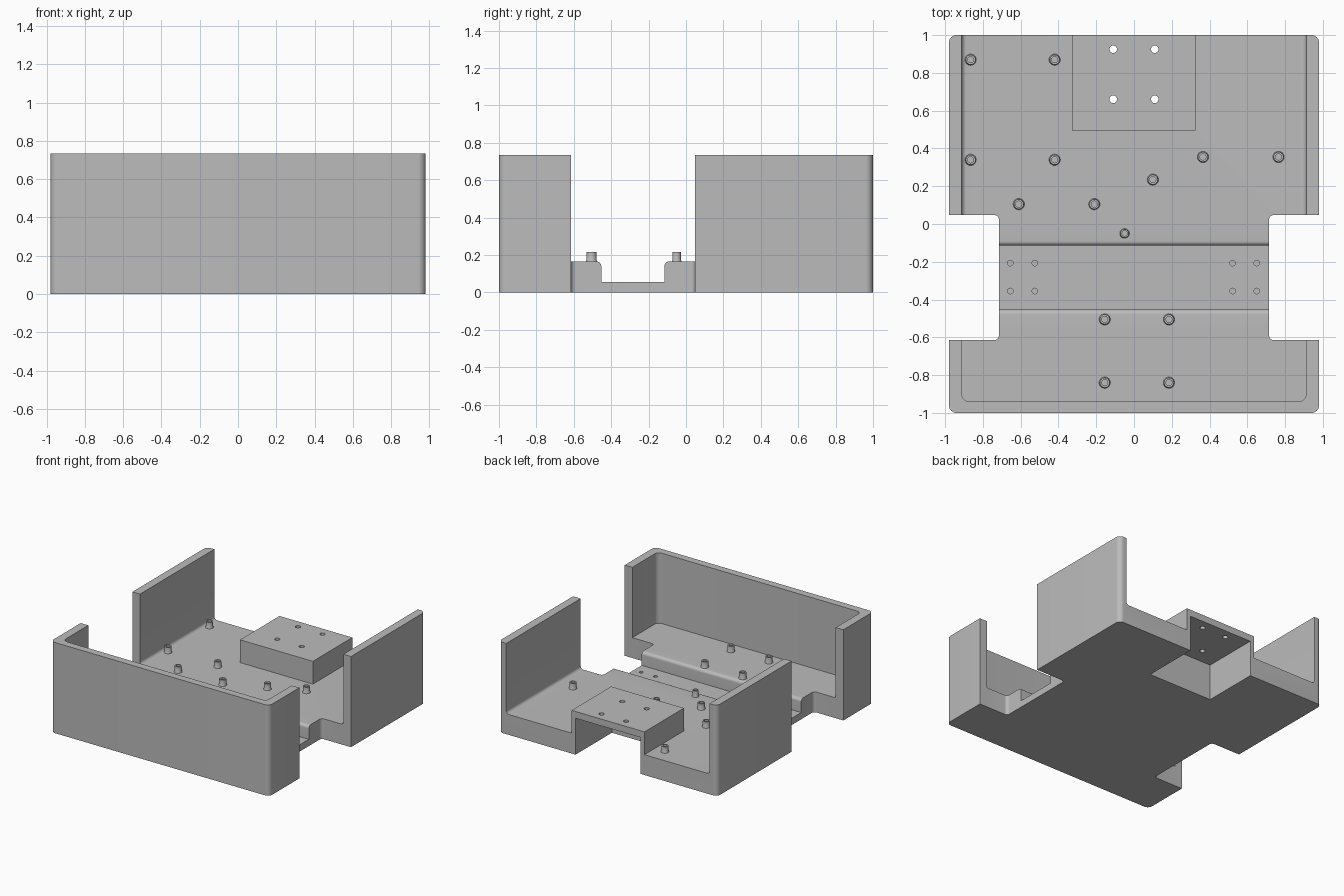
import bpy, bmesh, math
from mathutils import Vector, Matrix

if "Cube" in bpy.data.objects:
    bpy.data.objects.remove(bpy.data.objects["Cube"])

grey = bpy.data.materials.new("plain grey")
grey.use_nodes = True
colour = (0.5, 0.5, 0.5, 1)
grey.diffuse_color = colour
grey.node_tree.nodes["Principled BSDF"].inputs["Base Color"].default_value = colour

FLOOR, TOP, CHANNEL = 0.165, 0.735, 0.055
NECK, INNER = 0.715, 0.912


def rounded(points, steps=8):
    """Round each corner given as (u, v, radius); (u, v) stays sharp."""
    out = []
    for i, p in enumerate(points):
        c = Vector(p[:2])
        if len(p) == 2:
            out.append(c)
            continue
        a = (Vector(points[i - 1][:2]) - c).normalized()
        b = (Vector(points[(i + 1) % len(points)][:2]) - c).normalized()
        r = p[2]
        centre = c + (a + b) * r      # all rounded corners are square
        for k in range(steps + 1):
            t = k / steps * math.pi / 2
            out.append(centre - b * r * math.cos(t) - a * r * math.sin(t))
    return out


def make_object(name, bm):
    bmesh.ops.recalc_face_normals(bm, faces=bm.faces)
    mesh = bpy.data.meshes.new(name)
    bm.to_mesh(mesh)
    bm.free()
    mesh.materials.append(grey)
    obj = bpy.data.objects.new(name, mesh)
    bpy.context.collection.objects.link(obj)
    return obj


def prism(name, points, axis, lo, hi):
    """Extrude an outline along x, y or z."""
    place = {"x": lambda p: (lo, p.x, p.y),
             "y": lambda p: (p.x, lo, p.y),
             "z": lambda p: (p.x, p.y, lo)}[axis]
    bm = bmesh.new()
    face = bm.faces.new([bm.verts.new(place(p)) for p in rounded(points)])
    ext = bmesh.ops.extrude_face_region(bm, geom=[face])
    move = Vector([(hi - lo) * (a == axis) for a in "xyz"])
    bmesh.ops.translate(bm, vec=move, verts=[v for v in ext["geom"] if isinstance(v, bmesh.types.BMVert)])
    return make_object(name, bm)


def rect(u0, u1, v0, v1):
    return [(u0, v0), (u1, v0), (u1, v1), (u0, v1)]


def drills(name, spots, radius, lo, hi):
    bm = bmesh.new()
    for x, y in spots:
        bmesh.ops.create_cone(bm, cap_ends=True, segments=24, radius1=radius, radius2=radius,
                              depth=hi - lo, matrix=Matrix.Translation((x, y, (lo + hi) / 2)))
    return make_object(name, bm)


def combine(target, other, operation):
    mod = target.modifiers.new(operation, "BOOLEAN")
    mod.operation, mod.solver, mod.object = operation, "EXACT", other
    bpy.context.view_layer.objects.active = target
    bpy.ops.object.modifier_apply(modifier=mod.name)
    bpy.data.objects.remove(other)


def smooth(obj):
    bpy.ops.object.select_all(action="DESELECT")
    obj.select_set(True)
    bpy.context.view_layer.objects.active = obj
    bpy.ops.object.shade_smooth_by_angle(angle=math.radians(30))


# Tray blank with a narrow neck for the side openings
right_half = [(0.98, -1, 0.04), (0.98, -0.615), (NECK, -0.615, 0.025),
              (NECK, 0.047, 0.025), (0.98, 0.047), (0.98, 1, 0.04)]
left_half = [(-p[0],) + p[1:] for p in reversed(right_half)]
tray = prism("tray", right_half + left_half, "z", 0, TOP)

# Front pocket with rounded corners, rear pocket with coved wall feet
combine(tray, prism("front_pocket", [(-INNER, -0.94, 0.04), (INNER, -0.94, 0.04),
                                     (INNER, -0.3), (-INNER, -0.3)], "z", FLOOR, 1), "DIFFERENCE")
combine(tray, prism("rear_pocket", [(-INNER, FLOOR, 0.025), (INNER, FLOOR, 0.025),
                                    (INNER, 1), (-INNER, 1)], "y", -0.4, 1.2), "DIFFERENCE")

# Cross channel with rounded lips
combine(tray, prism("channel", [(-0.453, CHANNEL), (-0.115, CHANNEL), (-0.115, FLOOR, 0.025),
                                (-0.03, FLOOR), (-0.03, 1), (-0.54, 1), (-0.54, FLOOR),
                                (-0.453, FLOOR, 0.025)], "x", -0.9, 0.9), "DIFFERENCE")

# Raised housing at the back, hollow from below and behind
combine(tray, prism("housing", rect(-0.328, 0.325, 0.495, 1), "z", 0.08, 0.35), "UNION")
combine(tray, prism("housing_cavity", rect(-0.29, 0.29, 0.535, 1.2), "z", -0.1, 0.295), "DIFFERENCE")

# Screw holes through the housing and blind holes in the channel
combine(tray, drills("housing_holes", [(x, y) for x in (-0.11, 0.11) for y in (0.66, 0.925)],
                     0.02, 0.25, 0.45), "DIFFERENCE")
combine(tray, drills("channel_holes", [(x, y) for x in (-0.655, -0.525, 0.522, 0.65)
                                       for y in (-0.355, -0.207)], 0.015, 0.02, 0.1), "DIFFERENCE")
smooth(tray)

# Hollow standoffs on the floor
standoffs = [(-0.865, 0.87), (-0.42, 0.87), (-0.865, 0.34), (-0.42, 0.34),
             (0.365, 0.355), (0.765, 0.355), (0.1, 0.235), (-0.61, 0.105), (-0.21, 0.105),
             (-0.05, -0.05), (-0.155, -0.505), (0.185, -0.505), (-0.155, -0.84), (0.185, -0.84)]
profile = [(0, -0.01), (0.03, -0.01), (0.03, 0.002), (0.027, 0.008), (0.026, 0.05),
           (0.016, 0.05), (0.016, 0.004), (0, 0.004)]
for n, (x, y) in enumerate(standoffs):
    scale = 0.85 if (x, y) == (-0.05, -0.05) else 1
    bm = bmesh.new()
    verts = [bm.verts.new((r * scale, 0, z)) for r, z in profile]
    edges = [bm.edges.new(pair) for pair in zip(verts, verts[1:])]
    bmesh.ops.spin(bm, geom=verts + edges, cent=(0, 0, 0), axis=(0, 0, 1),
                   angle=math.tau, steps=24, use_merge=False)
    bmesh.ops.remove_doubles(bm, verts=bm.verts, dist=0.0001)
    standoff = make_object(f"standoff_{n + 1}", bm)
    standoff.location = (x, y, FLOOR)
    smooth(standoff)
